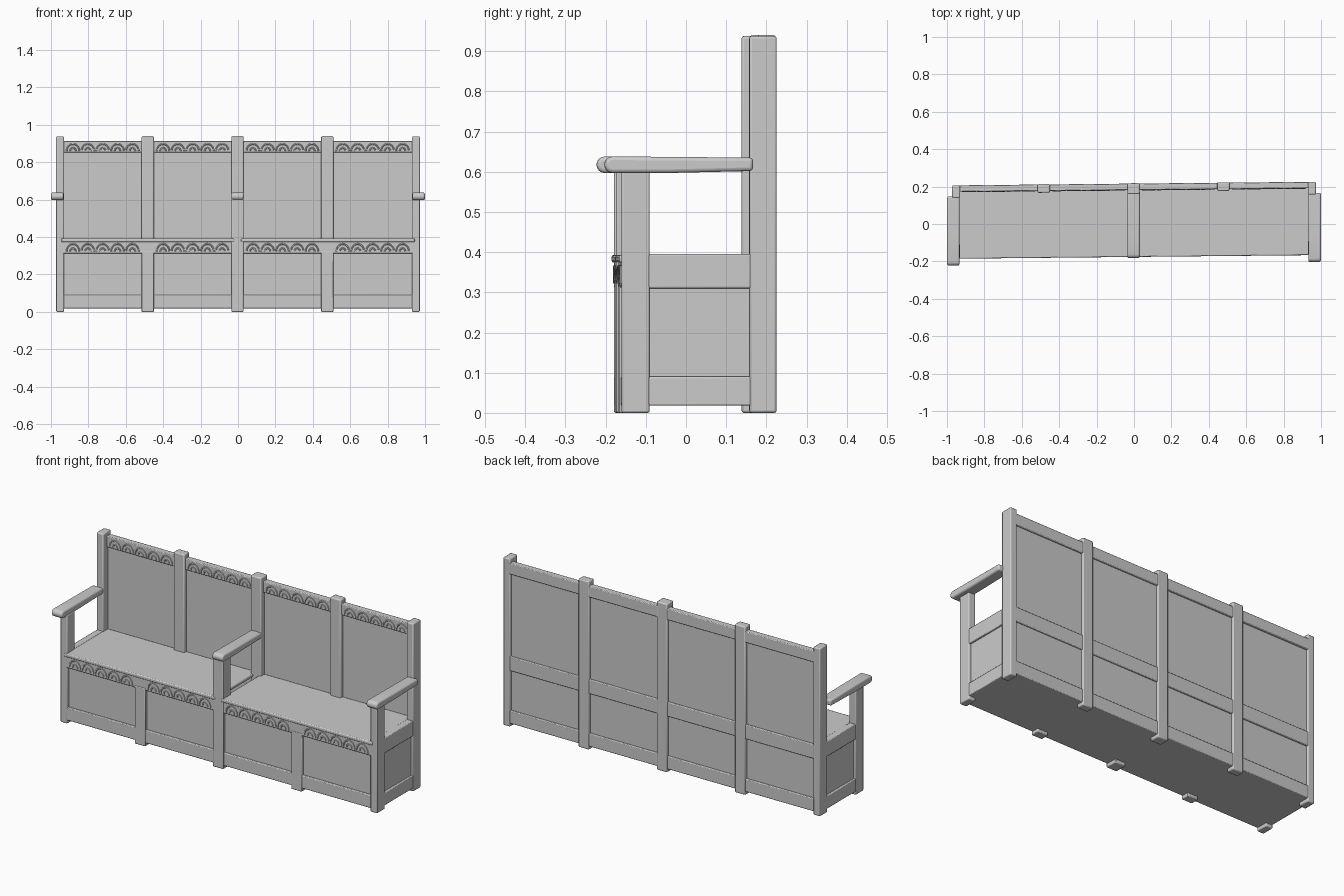
import bpy, bmesh, math
from mathutils import Vector

if "Cube" in bpy.data.objects:
    bpy.data.objects.remove(bpy.data.objects["Cube"])

SHEAR = 0.01   # the bench runs very slightly out of square


def finish(name, bm, bevel=0.0, seg=2):
    for v in bm.verts:
        v.co.y += SHEAR * v.co.x
    bmesh.ops.recalc_face_normals(bm, faces=bm.faces)
    me = bpy.data.meshes.new(name)
    bm.to_mesh(me)
    bm.free()
    ob = bpy.data.objects.new(name, me)
    bpy.context.collection.objects.link(ob)
    if bevel:
        m = ob.modifiers.new("bevel", 'BEVEL')
        m.width, m.segments, m.limit_method = bevel, seg, 'ANGLE'
    bpy.ops.object.select_all(action='DESELECT')
    ob.select_set(True)
    bpy.context.view_layer.objects.active = ob
    bpy.ops.object.shade_smooth_by_angle(angle=math.radians(35))
    return ob


def box(name, x, y, z, bevel=0.004):
    bm = bmesh.new()
    bmesh.ops.create_cube(bm, size=1)
    for v in bm.verts:
        v.co = Vector([(a + b) / 2 + c * (b - a) for (a, b), c in zip((x, y, z), v.co)])
    return finish(name, bm, bevel)


def armrest(name, cx, y0, y1, half):
    # side profile with a full round nose, extruded across the width
    prof = [(y1, 0.602), (y1, 0.635), (-0.05, 0.637)]
    r = 0.0205
    for i in range(9):
        a = math.pi / 2 + math.pi * i / 8
        prof.append((y0 + r + r * math.cos(a), 0.6175 + r * math.sin(a)))
    prof.append((-0.05, 0.597))
    bm = bmesh.new()
    f = bm.faces.new([bm.verts.new((cx - half, y, z)) for y, z in prof])
    ext = bmesh.ops.extrude_face_region(bm, geom=[f])
    for v in ext['geom']:
        if isinstance(v, bmesh.types.BMVert):
            v.co.x += 2 * half
    finish(name, bm, 0.009, 3)


def lunettes(name, x0, x1, y, z, r_z, n=5):
    # row of shallow carved half rings with a bud in each
    bm = bmesh.new()
    w = (x1 - x0) / n
    for k in range(n):
        cx = x0 + (k + 0.5) * w
        for s in (0.98, 0.5):
            rings = []
            for i in range(13):
                a = math.pi * i / 12
                ring = []
                for rr, d in ((s, 0.002), (s - 0.07, -0.003), (s - 0.17, -0.003), (s - 0.24, 0.002)):
                    ring.append(bm.verts.new((cx + rr * w / 2 * math.cos(a), y + d, z + rr * r_z * math.sin(a))))
                rings.append(ring)
            for p, q in zip(rings, rings[1:]):
                for j in range(3):
                    bm.faces.new((p[j], p[j + 1], q[j + 1], q[j]))
    finish(name, bm)


FRONT, BACK = -0.170, 0.216
bays = [(-0.932, -0.515), (-0.45, -0.035), (0.03, 0.445), (0.51, 0.93)]

# end frames
for side, s in (("left", -1), ("right", 1)):
    def xs(a, b):
        return tuple(sorted((s * a, s * b)))
    box(side + "_back_post", xs(0.93, 0.972), (0.148, BACK), (0, 0.938), 0.006)
    box(side + "_front_post", xs(0.93, 0.972), (FRONT, -0.1), (0, 0.605), 0.005)
    box(side + "_end_top_rail", xs(0.932, 0.97), (-0.11, 0.16), (0.31, 0.395))
    box(side + "_end_bottom_rail", xs(0.932, 0.97), (-0.11, 0.16), (0.018, 0.09))
    box(side + "_end_panel", xs(0.945, 0.959), (-0.11, 0.16), (0.08, 0.32), 0)
    armrest(side + "_armrest", s * 0.966, -0.213, 0.157, 0.033)

# centre divider
box("centre_front_post", (-0.035, 0.03), (FRONT - 0.004, -0.105), (0, 0.605), 0.005)
box("centre_back_post", (-0.035, 0.03), (0.16, BACK + 0.002), (0, 0.94), 0.006)
armrest("centre_armrest", -0.002, -0.182, 0.175, 0.033)

# intermediate posts, front and back
for i, (a, b) in enumerate(((-0.515, -0.45), (0.445, 0.51))):
    box(f"middle_back_post_{i}", (a, b), (0.172, BACK + 0.002), (0, 0.94), 0.006)
    box(f"middle_front_stile_{i}", (a, b), (FRONT - 0.002, -0.125), (0, 0.325))

# long rails
box("front_bottom_rail", (-0.94, 0.94), (FRONT + 0.002, -0.14), (0.018, 0.09))
box("front_top_rail", (-0.94, 0.94), (FRONT, -0.14), (0.312, 0.38))
box("back_bottom_rail", (-0.94, 0.94), (0.185, BACK - 0.002), (0.018, 0.09))
box("back_middle_rail", (-0.94, 0.94), (0.188, BACK - 0.002), (0.312, 0.392))
box("back_top_rail", (-0.94, 0.94), (0.182, BACK), (0.852, 0.914))
box("bottom_board", (-0.945, 0.945), (-0.16, 0.205), (0.018, 0.03), 0)

# recessed panels and carved bands
for i, (a, b) in enumerate(bays):
    box(f"front_panel_{i}", (a - 0.01, b + 0.01), (FRONT + 0.014, -0.14), (0.08, 0.32), 0)
    box(f"back_panel_{i}", (a - 0.01, b + 0.01), (0.192, 0.204), (0.08, 0.86), 0)
    lunettes(f"seat_carving_{i}", a + 0.01, b - 0.01, FRONT, 0.322, 0.048)
    lunettes(f"crest_carving_{i}", a + 0.01, b - 0.01, 0.182, 0.86, 0.044)

# seat boards either side of the divider
box("left_seat", (-0.945, -0.02), (FRONT - 0.006, 0.194), (0.374, 0.393), 0.005)
box("right_seat", (0.015, 0.945), (FRONT - 0.006, 0.194), (0.374, 0.393), 0.005)
